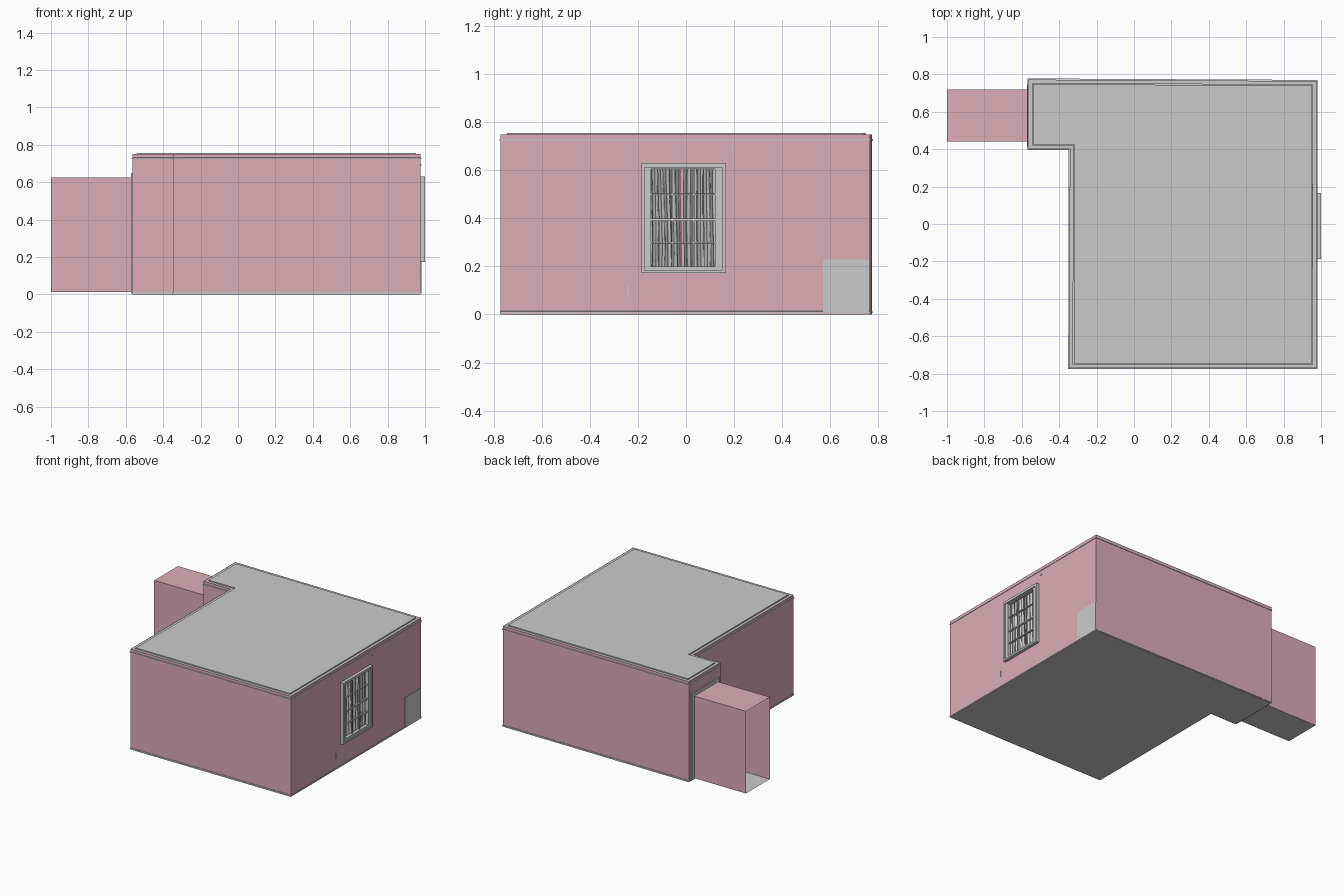
import bpy, math
from mathutils import Vector

if "Cube" in bpy.data.objects:
    bpy.data.objects.remove(bpy.data.objects["Cube"])

pink = bpy.data.materials.new("pink_paint")
pink.diffuse_color = (0.72, 0.42, 0.47, 1)
pink.use_nodes = True
pink.node_tree.nodes["Principled BSDF"].inputs["Base Color"].default_value = pink.diffuse_color

# L-shaped room outline, counter-clockwise
ROOM = [(0.977, -0.772), (0.977, 0.766), (-0.565, 0.774),
        (-0.565, 0.40), (-0.345, 0.40), (-0.348, -0.772)]
TOP = 0.75


def make(name, verts, faces, mat=None):
    me = bpy.data.meshes.new(name)
    me.from_pydata(verts, [], faces)
    ob = bpy.data.objects.new(name, me)
    bpy.context.collection.objects.link(ob)
    if mat:
        me.materials.append(mat)
    return ob


def boxes(name, spans, mat=None):
    """One object made of several boxes, each (x0,x1,y0,y1,z0,z1)."""
    v, f = [], []
    for x0, x1, y0, y1, z0, z1 in spans:
        b = len(v)
        v += [(x, y, z) for x in (x0, x1) for y in (y0, y1) for z in (z0, z1)]
        f += [[b + i for i in q] for q in ((0, 1, 3, 2), (4, 6, 7, 5), (0, 4, 5, 1),
                                           (2, 3, 7, 6), (0, 2, 6, 4), (1, 5, 7, 3))]
    return make(name, v, f, mat)


def offset(d):
    """Room outline moved outward by d with mitred corners."""
    out, n = [], len(ROOM)
    for i in range(n):
        a, b, c = (Vector(ROOM[(i + k) % n]) for k in (-1, 0, 1))
        e1, e2 = (b - a).normalized(), (c - b).normalized()
        n1, n2 = Vector((e1.y, -e1.x)), Vector((e2.y, -e2.x))
        p = b + (n1 + n2) * d / (1 + n1.dot(n2))
        out.append((p.x, p.y))
    return out


def sweep(name, profile, mat=None):
    """Closed (outward, z) profile run around the room."""
    n, m = len(ROOM), len(profile)
    v = [(x, y, z) for d, z in profile for x, y in offset(d)]
    f = [(j * n + i, j * n + (i + 1) % n, (j + 1) % m * n + (i + 1) % n, (j + 1) % m * n + i)
         for j in range(m) for i in range(n)]
    return make(name, v, f, mat)


def slab(name, d, z0, z1):
    n, p = len(ROOM), offset(d)
    v = [(x, y, z) for z in (z0, z1) for x, y in p]
    f = [list(range(n))[::-1], list(range(n, 2 * n))]
    f += [(i, (i + 1) % n, n + (i + 1) % n, n + i) for i in range(n)]
    return make(name, v, f)


def wall(name, a, b, hole=None):
    """Upright wall sheet from a to b, optional hole (y0,y1,z0,z1)."""
    a, b = Vector(a), Vector(b)
    ts, zs = [0, 1], [0, TOP]
    if hole:
        t = sorted((y - a.y) / (b.y - a.y) for y in hole[:2])
        ts, zs = [0, *t, 1], [0, hole[2], hole[3], TOP]
    n = len(ts)
    v = [(*a.lerp(b, t), z) for z in zs for t in ts]
    f = [(j * n + i, j * n + i + 1, (j + 1) * n + i + 1, (j + 1) * n + i)
         for j in range(n - 1) for i in range(n - 1) if not (hole and i == j == 1)]
    return make(name, v, f, pink)


# Walls with window and doorway openings
WIN = (-0.145, 0.12, 0.20, 0.605)
DOOR = (0.44, 0.72, 0.012, 0.625)
names = ["window_wall", "back_wall", "door_wall", "alcove_wall", "left_wall", "front_wall"]
for i, nm in enumerate(names):
    wall(nm, ROOM[i], ROOM[(i + 1) % 6], {0: WIN, 2: DOOR}.get(i))

# Floor and raised ceiling
slab("floor", -0.001, 0.0, 0.004)
slab("ceiling", -0.026, 0.742, 0.756)

# Crown moulding and skirting, their edges showing just outside the walls
sweep("crown_moulding", [(0.004, 0.724), (0.004, 0.730), (-0.002, 0.732), (-0.002, TOP),
                         (-0.022, TOP), (-0.022, 0.742), (-0.012, 0.724)])
sweep("skirting_board", [(0.003, 0.006), (0.003, 0.013), (-0.001, 0.014), (-0.001, 0.06),
                         (-0.006, 0.06), (-0.010, 0.05), (-0.010, 0.006)])

# Hallway: walls and ceiling, open at the far end
hx0, hx1 = -1.0, -0.565
y0, y1, z0, z1 = DOOR
make("hallway_walls", [(x, y, z) for x in (hx0, hx1)
                       for y, z in ((y0, z0), (y0, z1), (y1, z1), (y1, z0))],
     [(0, 1, 5, 4), (1, 2, 6, 5), (2, 3, 7, 6)], pink)
make("hallway_floor", [(hx0, y0, z0), (hx1, y0, z0), (hx1, y1, z0), (hx0, y1, z0)],
     [(0, 1, 2, 3)])

# Door casing around the hallway mouth
boxes("door_casing", [(-0.573, -0.553, y0 - 0.025, y0, 0.006, 0.65),
                      (-0.573, -0.553, y1, y1 + 0.025, 0.006, 0.65),
                      (-0.573, -0.553, y0, y1, z1, 0.65)])


def frame(name, xa, xb, o, i):
    """Rectangular frame between outer o and inner i (y0,y1,z0,z1)."""
    return boxes(name, [(xa, xb, o[0], i[0], o[2], o[3]), (xa, xb, i[1], o[1], o[2], o[3]),
                        (xa, xb, i[0], i[1], o[2], i[2]), (xa, xb, i[0], i[1], i[3], o[3])])


# Window: outer casing, inner sash, glazing bars
frame("window_casing", 0.965, 1.0, (-0.186, 0.166, 0.172, 0.630), (-0.172, 0.15, 0.184, 0.612))
frame("window_sash", 0.968, 0.992, (-0.172, 0.15, 0.184, 0.612), WIN)
bars = [(0.974, 0.986, WIN[0], WIN[1], z - h, z + h)
        for z, h in ((0.298, 0.003), (0.394, 0.005), (0.50, 0.003))]
bars += [(0.975, 0.985, y - 0.003, y + 0.003, WIN[2], WIN[3]) for y in (-0.057, 0.032)]
boxes("glazing_bars", bars)


# Pair of pleated curtains
def curtain(name, ya, yb, phase):
    nu, nv = 72, 10
    v = []
    for j in range(nv + 1):
        t = j / nv
        for i in range(nu + 1):
            u = i / nu
            s = 2 * math.pi * 7 * u + phase + 0.5 * math.sin(4 * t + 5 * u)
            v.append((0.948 + 0.011 * math.sin(s) + 0.003 * math.sin(2.3 * s),
                      ya + (yb - ya) * u + 0.006 * math.sin(2 * s) * math.sin(math.pi * u)
                      + 0.003 * math.sin(5 * t + phase),
                      0.03 + 0.655 * t))
    w = nu + 1
    f = [(j * w + i, j * w + i + 1, (j + 1) * w + i + 1, (j + 1) * w + i)
         for j in range(nv) for i in range(nu)]
    ob = make(name, v, f)
    ob.data.shade_smooth()


curtain("curtain_left", -0.20, -0.021, 0.0)
curtain("curtain_right", -0.009, 0.18, 1.3)

# Curtain rod and its wall bracket
bpy.ops.mesh.primitive_cylinder_add(vertices=12, radius=0.006, depth=0.44,
                                    location=(0.948, -0.01, 0.69), rotation=(math.pi / 2, 0, 0))
bpy.context.object.name = "curtain_rod"
boxes("rod_brackets", [(0.948, 0.982, y - 0.003, y + 0.003, 0.686, 0.694) for y in (0.19,)])

# Cord hook and grey panel on the window wall
boxes("cord_hook", [(0.960, 0.981, -0.243, -0.238, 0.083, 0.125)])
boxes("low_panel", [(0.965, 0.980, 0.57, 0.762, 0.01, 0.228)])
